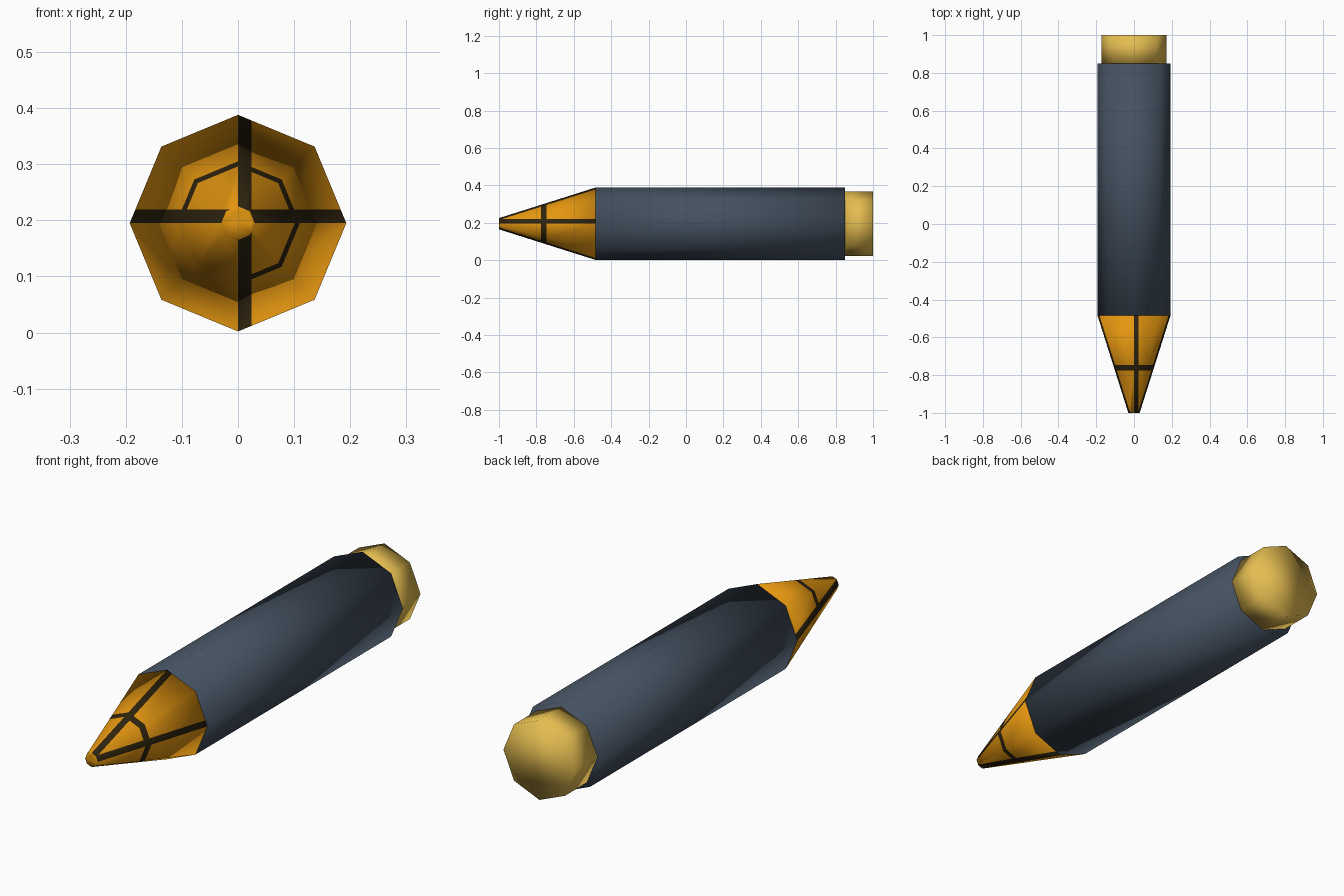
import bpy, bmesh, math
from mathutils import Vector

if "Cube" in bpy.data.objects:
    bpy.data.objects.remove(bpy.data.objects["Cube"])

SIDES = 8
CZ = 0.195          # height of the long axis


def material(name, r, g, b):
    lin = [((c / 255 + 0.055) / 1.055) ** 2.4 for c in (r, g, b)]
    m = bpy.data.materials.new(name)
    m.diffuse_color = (*lin, 1)
    m.use_nodes = True
    m.node_tree.nodes["Principled BSDF"].inputs["Base Color"].default_value = m.diffuse_color
    return m


orange = material("orange", 228, 150, 16)
dark = material("dark_brown", 46, 35, 14)
slate = material("slate", 68, 81, 96)
gold = material("pale_gold", 228, 188, 80)


def prism(y0, r0, y1, r1):
    """Closed octagonal frustum along y with corners on the x and z axes."""
    bm = bmesh.new()
    rings = []
    for y, r in ((y0, r0), (y1, r1)):
        rings.append([bm.verts.new((r * math.cos(2 * math.pi * i / SIDES), y,
                                    CZ + r * math.sin(2 * math.pi * i / SIDES)))
                      for i in range(SIDES)])
    a, b = rings
    for i in range(SIDES):
        j = (i + 1) % SIDES
        bm.faces.new((a[i], a[j], b[j], b[i]))
    bm.faces.new(a)
    bm.faces.new(b)
    bmesh.ops.recalc_face_normals(bm, faces=bm.faces)
    return bm


def finish(bm, name, mats):
    for f in bm.faces:
        f.smooth = True
    me = bpy.data.meshes.new(name)
    bm.to_mesh(me)
    bm.free()
    for m in mats:
        me.materials.append(m)
    ob = bpy.data.objects.new(name, me)
    bpy.context.collection.objects.link(ob)
    return ob


# barrel and rear plug
finish(prism(-0.485, 0.193, 0.85, 0.193), "barrel", [slate])
finish(prism(0.85, 0.172, 1.0, 0.172), "rear_plug", [gold])

# tapered nose with painted stripes cut into its faces
W = 0.024
Y0, Y1 = -0.775, -0.747
nose = prism(-1.0, 0.03, -0.485, 0.193)
cuts = [((0, 0, CZ), (1, 0, 0)), ((W, 0, 0), (1, 0, 0)),
        ((0, 0, CZ), (0, 0, 1)), ((0, 0, CZ + W), (0, 0, 1)),
        ((0, Y0, 0), (0, 1, 0)), ((0, Y1, 0), (0, 1, 0))]
for co, no in cuts:
    bmesh.ops.bisect_plane(nose, geom=nose.verts[:] + nose.edges[:] + nose.faces[:],
                           dist=1e-5, plane_co=Vector(co), plane_no=Vector(no))
for f in nose.faces:
    c = f.calc_center_median()
    on_side = abs(f.normal.y) < 0.9
    stripe = 0 < c.x < W or 0 < c.z - CZ < W
    band = Y0 < c.y < Y1 and (c.x > 0 or c.z > CZ)
    f.material_index = int(on_side and (stripe or band))
finish(nose, "nose", [orange, dark])
